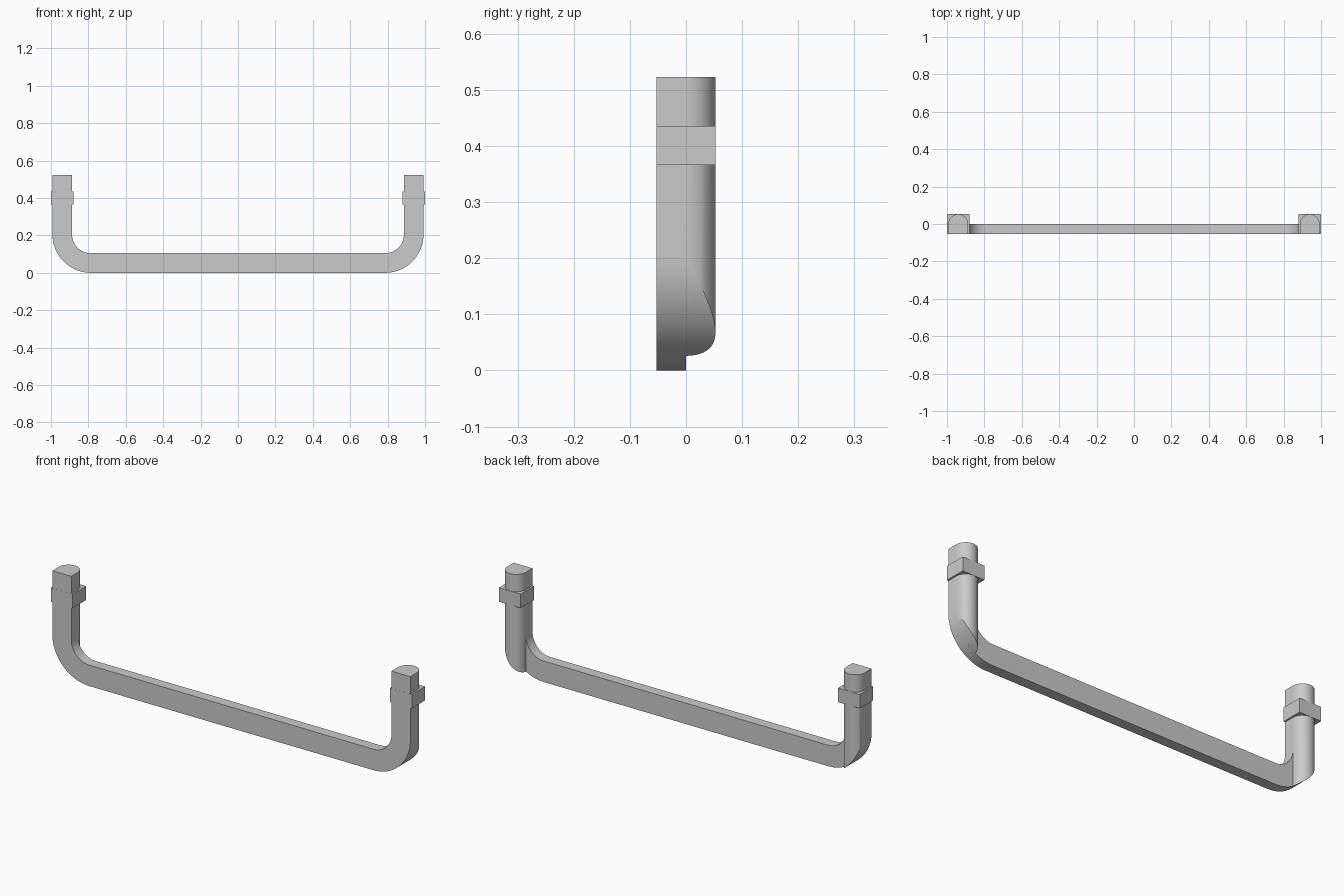
import bpy
import bmesh
from math import sin, cos, pi, sqrt

cube = bpy.data.objects.get("Cube")
if cube:
    bpy.data.objects.remove(cube, do_unlink=True)

DEPTH = 0.0525           # half thickness of the tube
OUTER, INNER = 0.992, 0.887
BEND = 0.205             # outer bend radius
BEND_X = OUTER - BEND
TOP = 0.523
STEPS = 24

grey = bpy.data.materials.new("satin grey")
grey.use_nodes = True
colour = (0.6, 0.6, 0.6, 1)
grey.diffuse_color = colour
grey.node_tree.nodes["Principled BSDF"].inputs["Base Color"].default_value = colour


def finish(name, bm, smooth=True):
    bmesh.ops.remove_doubles(bm, verts=bm.verts, dist=1e-5)
    bmesh.ops.recalc_face_normals(bm, faces=bm.faces)
    mesh = bpy.data.meshes.new(name)
    bm.to_mesh(mesh)
    bm.free()
    mesh.materials.append(grey)
    obj = bpy.data.objects.new(name, mesh)
    bpy.context.collection.objects.link(obj)
    if smooth:
        bpy.ops.object.select_all(action='DESELECT')
        obj.select_set(True)
        bpy.context.view_layer.objects.active = obj
        bpy.ops.object.shade_smooth_by_angle(angle=pi / 6)
    return obj


# Front half: flat bar swept along the U-shaped path
def bar():
    width = OUTER - INNER
    angles = [pi / 2 * i / STEPS for i in range(STEPS + 1)]
    right = [(BEND_X + BEND * cos(a), BEND - BEND * sin(a),
              BEND_X + (BEND - width) * cos(a), BEND - (BEND - width) * sin(a))
             for a in angles]
    right.insert(0, (OUTER, TOP, INNER, TOP))
    path = right + [(-a, b, -c, d) for a, b, c, d in reversed(right)]
    bm = bmesh.new()
    rings = [[bm.verts.new(p) for p in ((ox, -DEPTH, oz), (ix, -DEPTH, iz),
                                        (ix, 0, iz), (ox, 0, oz))]
             for ox, oz, ix, iz in path]
    for r, s in zip(rings, rings[1:]):
        for k in range(4):
            n = (k + 1) % 4
            bm.faces.new((r[k], r[n], s[n], s[k]))
    bm.faces.new(rings[0])
    bm.faces.new(rings[-1])
    finish("u_bar", bm)


# Rounded back of a leg, its foot trimmed to the bend's outer curve
def leg_back(side, name):
    centre = (OUTER + INNER) / 2
    radius = (OUTER - INNER) / 2
    bm = bmesh.new()
    columns = []
    for i in range(STEPS + 1):
        a = pi * i / STEPS
        x, y = centre + radius * cos(a), DEPTH * sin(a)
        z = BEND - sqrt(max(0, BEND ** 2 - (x - BEND_X) ** 2))
        columns.append([bm.verts.new((side * x, py, pz)) for py, pz in
                        ((0, z), (y, z), (y, TOP), (0, TOP))])
    for a, b in zip(columns, columns[1:]):
        for k in range(4):
            n = (k + 1) % 4
            bm.faces.new((a[k], a[n], b[n], b[k]))
    bmesh.ops.dissolve_degenerate(bm, dist=1e-5, edges=bm.edges)
    finish(name, bm)


# Square collar around the leg
def collar(side, name):
    bm = bmesh.new()
    bmesh.ops.create_cube(bm, size=1)
    for v in bm.verts:
        v.co.x = side * 0.9395 + v.co.x * 0.121
        v.co.y *= 2 * DEPTH + 0.001
        v.co.z = 0.401 + v.co.z * 0.07
    finish(name, bm, False)


bar()
for side, label in ((1, "left"), (-1, "right")):
    leg_back(side, label + "_leg_back")
    collar(side, label + "_collar")
